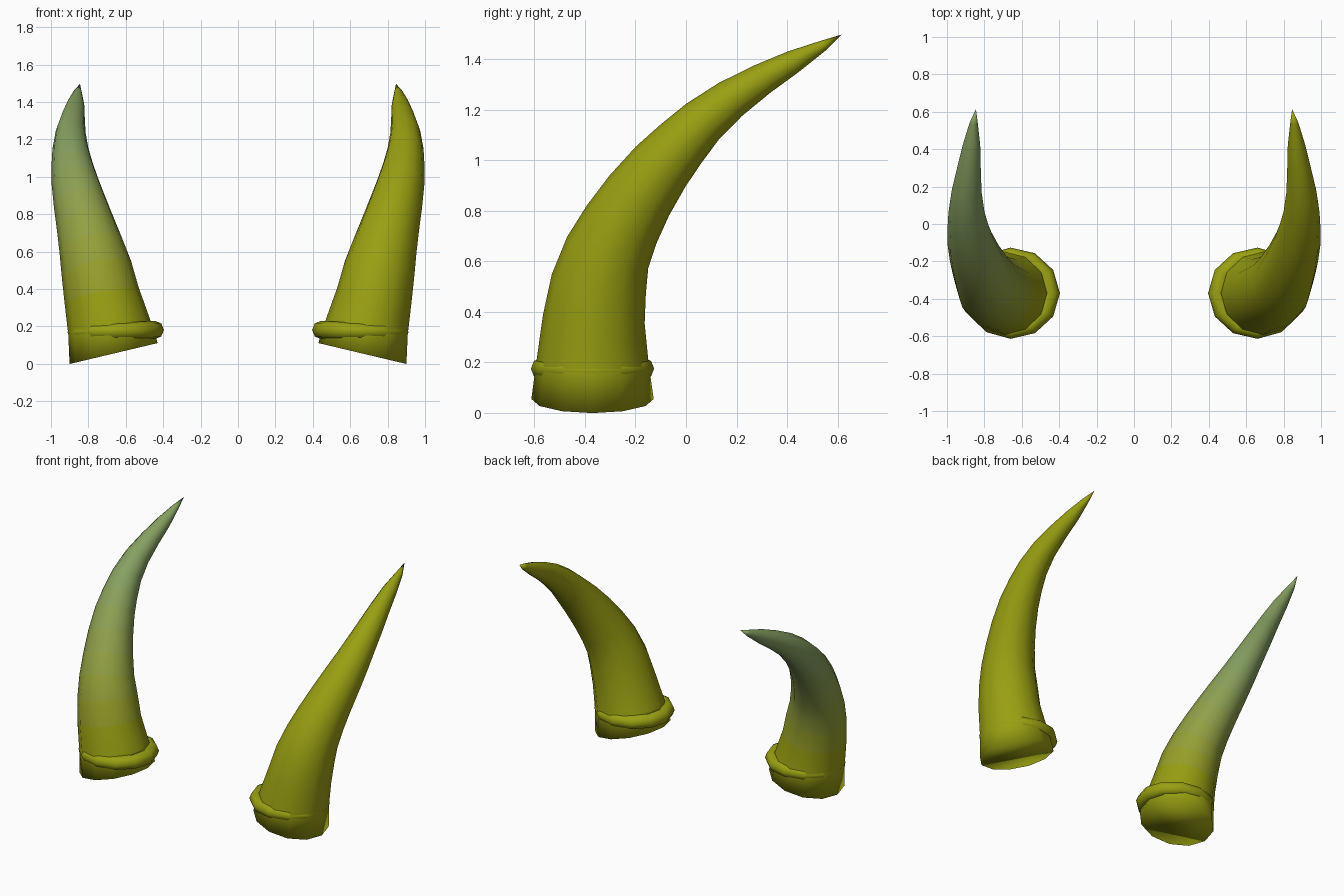
import bpy, bmesh
from math import sin, cos, tau
from mathutils import Vector

if "Cube" in bpy.data.objects:
    bpy.data.objects.remove(bpy.data.objects["Cube"])

# centre line of the right horn: x, y, z, radius
PATH = [(.665, -.37, .055, .242), (.69, -.37, .2, .222), (.73, -.365, .37, .202),
        (.757, -.345, .51, .190), (.787, -.31, .635, .172), (.815, -.255, .745, .157),
        (.845, -.185, .86, .142), (.872, -.10, .975, .126), (.887, -.02, 1.065, .111),
        (.896, .065, 1.152, .096), (.895, .175, 1.24, .080), (.882, .30, 1.32, .063),
        (.868, .425, 1.39, .046), (.857, .54, 1.452, .022)]
TIP = (.845, .615, 1.497)
SIDES = 12
OLIVE, SAGE = Vector((.32, .35, .006)), Vector((.24, .35, .12))


def material(name, col):
    m = bpy.data.materials.new(name)
    m.diffuse_color = (*col, 1)
    m.use_nodes = True
    m.node_tree.nodes["Principled BSDF"].inputs["Base Color"].default_value = m.diffuse_color
    return m


olive = material("olive", OLIVE)
fade = [material(f"fade_{i}", OLIVE.lerp(SAGE, i / 7)) for i in range(8)]


def make_object(name, bm, mats):
    bmesh.ops.recalc_face_normals(bm, faces=bm.faces)
    me = bpy.data.meshes.new(name)
    for f in bm.faces:
        f.smooth = True
    bm.to_mesh(me)
    bm.free()
    for m in mats:
        me.materials.append(m)
    ob = bpy.data.objects.new(name, me)
    bpy.context.collection.objects.link(ob)
    return ob


def horn(name, s, mats):
    bm = bmesh.new()
    pts = [Vector(p[:3]) for p in PATH] + [Vector(TIP)]
    rings = []
    for i, p in enumerate(PATH):
        t = (pts[i + 1] - pts[max(i - 1, 0)]).normalized()
        if i == 0:
            t = Vector((.23, 0, .97)).normalized()
        u = Vector((1, 0, 0))
        u = (u - t * u.dot(t)).normalized()
        v = t.cross(u)
        ring = []
        for k in range(SIDES):
            a = tau * k / SIDES
            q = pts[i] + (u * cos(a) + v * sin(a)) * p[3]
            ring.append(bm.verts.new((q.x * s, q.y, q.z)))
        rings.append(ring)
    tip = bm.verts.new((TIP[0] * s, TIP[1], TIP[2]))
    bm.faces.new(rings[0])
    for i, a in enumerate(rings):
        # colour drifts toward the tip when several materials are given
        idx = min(max(i - 1, 0), len(mats) - 1)
        for k in range(SIDES):
            n = (k + 1) % SIDES
            if i + 1 < len(rings):
                b = rings[i + 1]
                f = bm.faces.new((a[k], a[n], b[n], b[k]))
            else:
                f = bm.faces.new((a[k], a[n], tip))
            f.material_index = idx
    make_object(name, bm, mats)


def collar(name, s):
    # low-poly torus around the horn base, thicker on the inner side
    bm = bmesh.new()
    rows = []
    for k in range(SIDES):
        a = tau * k / SIDES
        minor = .043 - .006 * cos(a)
        row = []
        for j in range(8):
            b = tau * j / 8
            r = .215 + minor * cos(b)
            row.append(bm.verts.new((s * (.66 + r * cos(a)), -.37 + .945 * r * sin(a),
                                     .175 - .006 * cos(a) + minor * sin(b))))
        rows.append(row)
    for k in range(SIDES):
        a, b = rows[k], rows[(k + 1) % SIDES]
        for j in range(8):
            n = (j + 1) % 8
            bm.faces.new((a[j], a[n], b[n], b[j]))
    make_object(name, bm, [olive])


for label, s, mats in (("right", 1, [olive]), ("left", -1, fade)):
    horn(f"{label}_horn", s, mats)
    collar(f"{label}_horn_collar", s)
